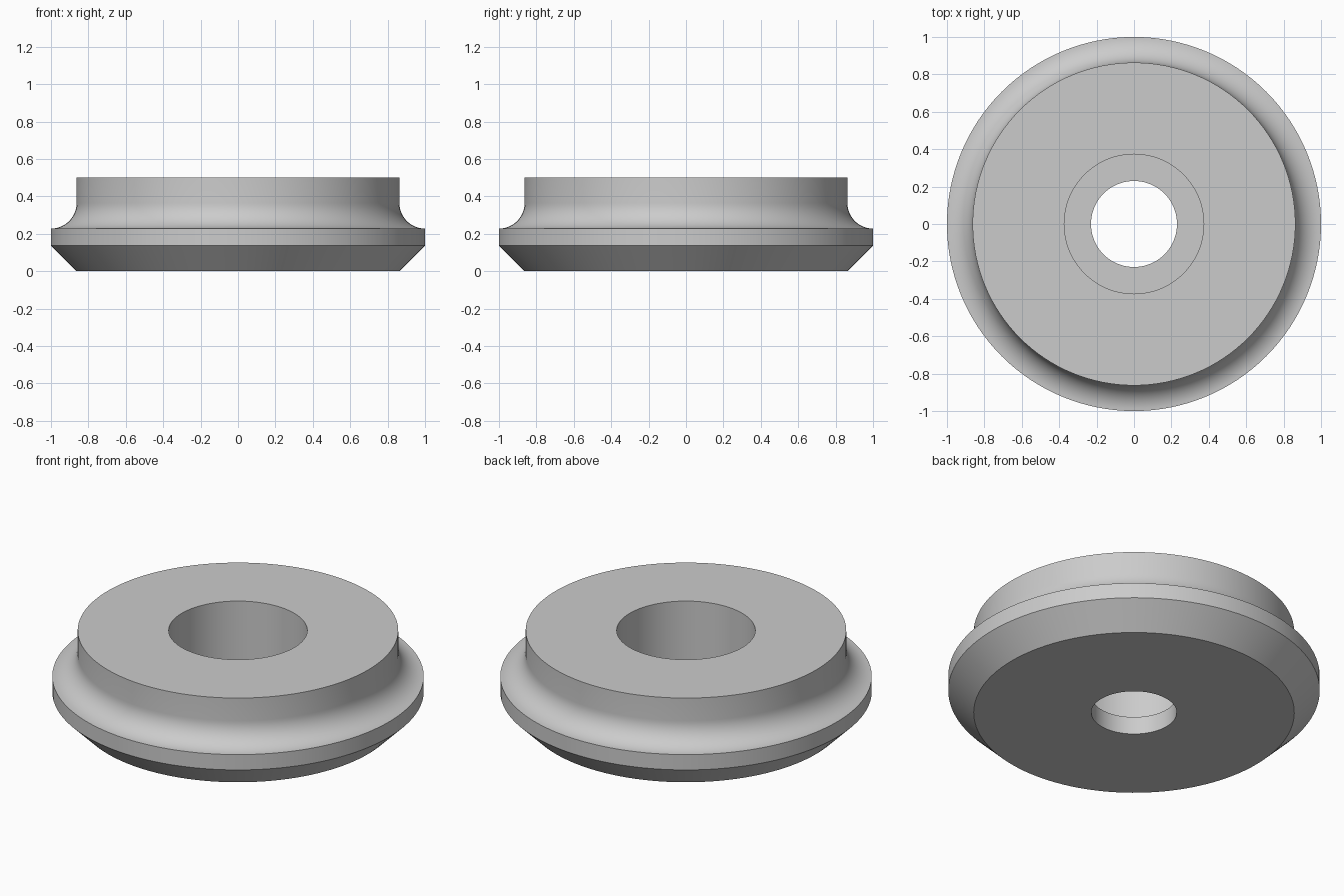
import bpy, bmesh, math
from mathutils import Matrix, Vector

cube = bpy.data.objects.get("Cube")
if cube:
    bpy.data.objects.remove(cube)

SEGMENTS = 128
RIM, NECK = 1.0, 0.863
BORE, COUNTERBORE = 0.23, 0.373
HEIGHT, RIM_LOW, RIM_HIGH, FLOOR = 0.5, 0.137, 0.228, 0.105

grey = bpy.data.materials.new("plain_grey")
colour = (0.6, 0.6, 0.6, 1)
grey.use_nodes = True
grey.diffuse_color = colour
grey.node_tree.nodes["Principled BSDF"].inputs["Base Color"].default_value = colour

# Closed section: bore, chamfered underside, rim, concave fillet, neck, counterbore
fillet = RIM - NECK
steps = 14
cove = []
for i in range(steps + 1):
    a = math.pi / 2 * i / steps
    cove.append((RIM - fillet * math.sin(a), RIM_HIGH + fillet * (1 - math.cos(a))))
section = [(BORE, FLOOR), (BORE, 0), (NECK, 0), (RIM, RIM_LOW), *cove,
           (NECK, HEIGHT), (COUNTERBORE, HEIGHT), (COUNTERBORE, FLOOR)]

# Revolve the section around the vertical axis
bm = bmesh.new()
rings = []
for r, z in section:
    ring = []
    for k in range(SEGMENTS):
        turn = Matrix.Rotation(math.tau * k / SEGMENTS, 3, "Z")
        ring.append(bm.verts.new(turn @ Vector((r, 0, z))))
    rings.append(ring)
for lower, upper in zip(rings, rings[1:] + rings[:1]):
    for k in range(SEGMENTS):
        n = (k + 1) % SEGMENTS
        bm.faces.new((lower[k], lower[n], upper[n], upper[k]))
bmesh.ops.recalc_face_normals(bm, faces=bm.faces)

mesh = bpy.data.meshes.new("flanged_ring")
bm.to_mesh(mesh)
bm.free()
mesh.materials.append(grey)
ring_body = bpy.data.objects.new("flanged_ring", mesh)
bpy.context.collection.objects.link(ring_body)

# Smooth round walls, sharp rims
bpy.ops.object.select_all(action="DESELECT")
ring_body.select_set(True)
bpy.context.view_layer.objects.active = ring_body
bpy.ops.object.shade_smooth_by_angle(angle=math.radians(30))
